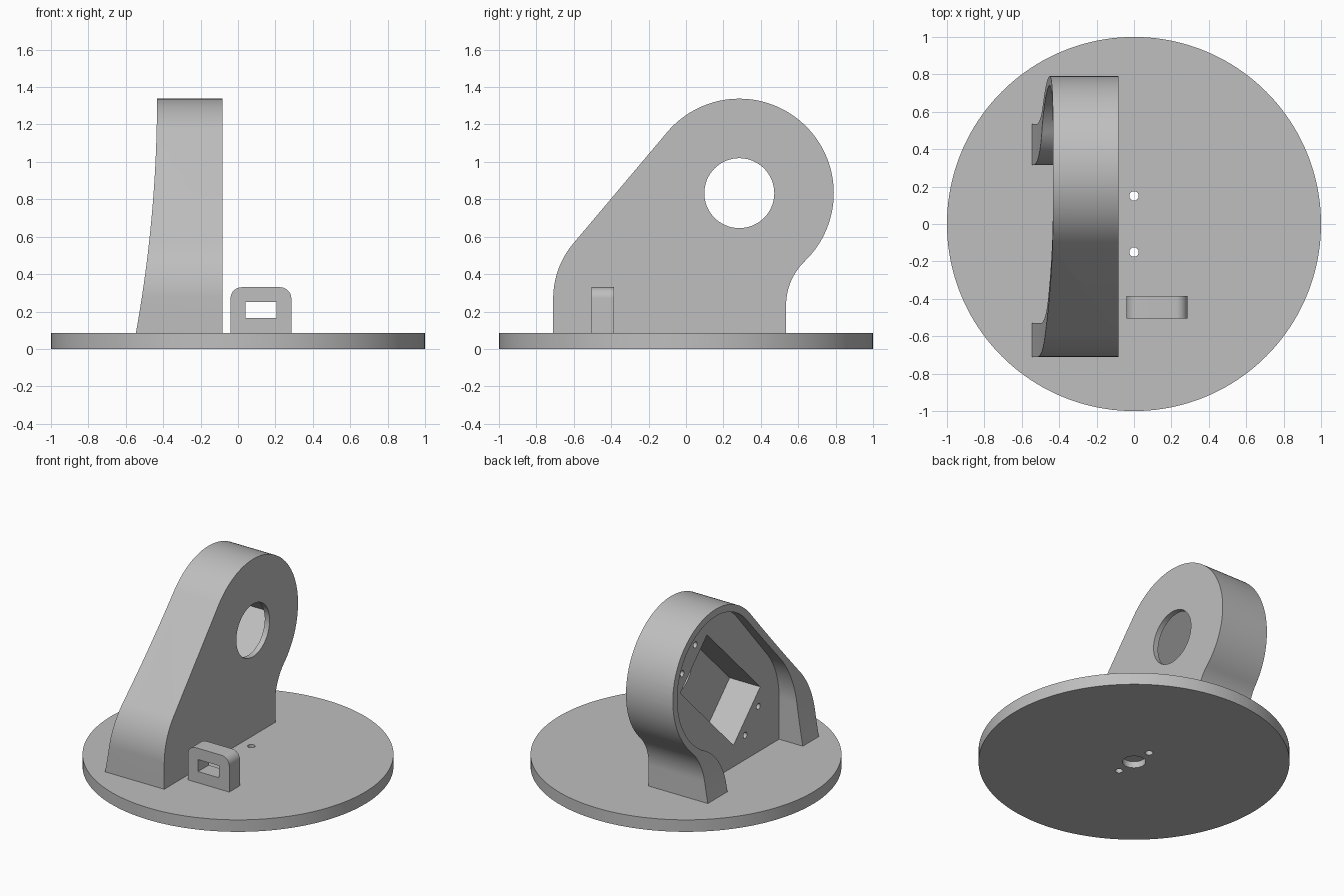
import bpy, bmesh, math
from math import cos, sin, radians

cube = bpy.data.objects.get("Cube")
if cube:
    bpy.data.objects.remove(cube, do_unlink=True)

grey = bpy.data.materials.new("plain grey")
grey.use_nodes = True
colour = (0.52, 0.52, 0.52, 1)
grey.diffuse_color = colour
grey.node_tree.nodes["Principled BSDF"].inputs["Base Color"].default_value = colour


def arc(cu, cv, r, start, end, steps=24):
    """Points along an arc, angles in degrees."""
    angles = [radians(start + (end - start) * i / steps) for i in range(steps + 1)]
    return [(cu + r * cos(a), cv + r * sin(a)) for a in angles]


def circle(cu, cv, r, steps=64):
    return arc(cu, cv, r, 0, 360, steps)[:-1]


def prism(name, outline, axis, low, high):
    """Extrude a 2D outline along an axis between two positions."""
    place = {"x": lambda u, v, t: (t, u, v),
             "y": lambda u, v, t: (u, t, v),
             "z": lambda u, v, t: (u, v, t)}[axis]
    bm = bmesh.new()
    ends = [[bm.verts.new(place(u, v, t)) for u, v in outline] for t in (low, high)]
    n = len(outline)
    bm.faces.new(ends[0])
    bm.faces.new(ends[1][::-1])
    for i in range(n):
        j = (i + 1) % n
        bm.faces.new((ends[0][i], ends[1][i], ends[1][j], ends[0][j]))
    bmesh.ops.recalc_face_normals(bm, faces=bm.faces)
    mesh = bpy.data.meshes.new(name)
    bm.to_mesh(mesh)
    bm.free()
    mesh.materials.append(grey)
    obj = bpy.data.objects.new(name, mesh)
    bpy.context.collection.objects.link(obj)
    return obj


def activate(obj):
    bpy.ops.object.select_all(action="DESELECT")
    obj.select_set(True)
    bpy.context.view_layer.objects.active = obj


def cut(obj, *outline_args):
    """Subtract a prism from the object."""
    cutter = prism("cutter", *outline_args)
    cutter.hide_render = True
    mod = obj.modifiers.new("cut", "BOOLEAN")
    mod.operation = "DIFFERENCE"
    mod.solver = "EXACT"
    mod.object = cutter
    activate(obj)
    bpy.ops.object.modifier_apply(modifier=mod.name)
    bpy.data.objects.remove(cutter, do_unlink=True)


def finish(obj):
    activate(obj)
    bpy.ops.object.shade_smooth_by_angle(angle=radians(25))


# Round base with two through holes and a blind recess underneath
TOP = 0.085
base = prism("base_disc", circle(0, 0, 1, 160), "z", 0, TOP)
for y in (-0.15, 0.15):
    cut(base, circle(0, y, 0.025, 32), "z", -0.1, 0.2)
cut(base, circle(0, 0, 0.075), "z", -0.1, 0.045)
finish(base)

# Upright bracket: rounded head, sloping front, concave back
HY, HZ = 0.285, 0.833


def bracket_outline(head_r, front_y, front_z, front_r, back_y, back_r, bottom):
    """Closed side profile, head arc tangent to the slope and the back fillet."""
    slope = 139.3
    c = (back_y - HY + back_r) / (head_r + back_r)
    turn = -math.degrees(math.acos(c))
    fy = HY + (head_r + back_r) * c
    fz = HZ + (head_r + back_r) * sin(radians(turn))
    return ([(front_y, bottom)]
            + arc(front_y + front_r, front_z, front_r, 180, slope)
            + arc(HY, HZ, head_r, slope, turn, 64)
            + arc(fy, fz, back_r, 180 + turn, 180)
            + [(back_y, bottom)])


bracket = prism("bracket", bracket_outline(0.505, -0.71, 0.27, 0.455, 0.535, 0.33, 0.06),
                "x", -0.6, -0.082)

# Flared open side
HEAD_TOP = 1.338
heights = [HEAD_TOP * i / 32 for i in range(33)]
flare = [(-0.433 - 0.072 * (HEAD_TOP - z) ** 2, z) for z in heights]
cut(bracket, [(-0.8, 0)] + flare + [(-0.433, 1.5), (-0.8, 1.5)], "y", -1, 1)

# Hollow behind the rim
cut(bracket, bracket_outline(0.455, -0.53, 0.379, 0.55, 0.315, 0.33, 0.03),
    "x", -0.9, -0.36)


# Tilted rectangular pocket with screw holes and the round opening
def tilted(u, v):
    s = math.sqrt(0.5)
    return (0.13 + (u - v) * s, 0.686 + (u + v) * s)


corners = [(-0.422, -0.212), (0.422, -0.212), (0.422, 0.212), (-0.422, 0.212)]
cut(bracket, [tilted(u, v) for u, v in corners], "x", -0.5, -0.12)
for u in (-0.5, 0.5):
    for v in (-0.105, 0.105):
        cut(bracket, circle(*tilted(u, v), 0.021, 24), "x", -0.5, -0.24)
cut(bracket, circle(HY, HZ, 0.187), "x", -0.2, 0.1)
finish(bracket)

# Small lug with a rectangular window
L, R, H, ROUND = -0.04, 0.285, 0.33, 0.06
lug = prism("cable_lug", [(L, 0.06), (R, 0.06)]
            + arc(R - ROUND, H - ROUND, ROUND, 0, 90, 12)
            + arc(L + ROUND, H - ROUND, ROUND, 90, 180, 12), "y", -0.505, -0.385)
cut(lug, [(0.04, 0.165), (0.205, 0.165), (0.205, 0.25), (0.04, 0.25)], "y", -0.7, -0.2)
finish(lug)
